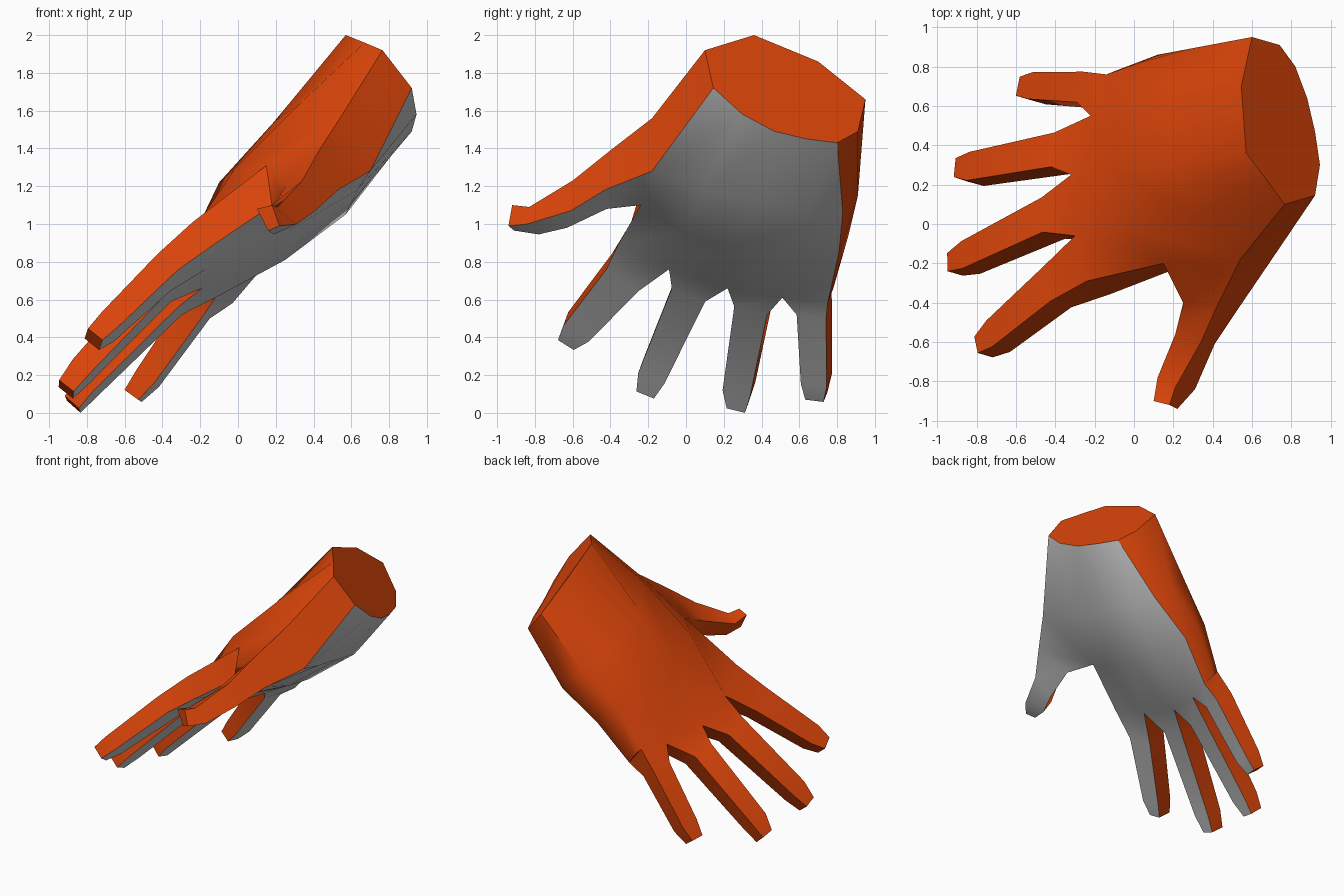
import bpy, bmesh, math
from mathutils import Vector

if "Cube" in bpy.data.objects:
    bpy.data.objects.remove(bpy.data.objects["Cube"])

bm = bmesh.new()

def V(pts):
    return [bm.verts.new(p) for p in pts]

def face(vs, grey=False):
    f = bm.faces.new(vs)
    f.material_index = 0 if grey else 1

def bridge(a, b, grey, skip=()):
    n = len(a)
    for i in range(n):
        if i not in skip:
            j = (i + 1) % n
            face([a[i], a[j], b[j], b[i]], i in grey)

# hand body: cross-sections from wrist to knuckles (5 back points, 1 side, 5 palm points)
wrist = V([(.765, .10, 1.92), (.67, .23, 1.96), (.57, .36, 2.0), (.545, .70, 1.86),
           (.60, .95, 1.66), (.74, .91, 1.49), (.82, .80, 1.43), (.88, .64, 1.45),
           (.92, .47, 1.49), (.945, .30, 1.58), (.92, .145, 1.72)])
heel = V([(.54, -.18, 1.56), (.33, .05, 1.64), (.19, .30, 1.54), (.17, .62, 1.42),
          (.28, .89, 1.27), (.42, .91, 1.15), (.50, .83, 1.06), (.57, .64, 1.05),
          (.60, .40, 1.11), (.63, .10, 1.18), (.70, -.18, 1.28)])
mid = V([(.15, -.20, 1.31), (-.02, -.03, 1.29), (-.10, .28, 1.22), (-.07, .56, 1.12),
         (.03, .82, 1.02), (.12, .86, .94), (.20, .81, .85), (.25, .52, .81),
         (.27, .25, .87), (.26, -.02, .96), (.18, -.24, 1.10)])
knuckle = V([(-.24, -.29, 1.01), (-.30, -.06, .87), (-.32, .25, .76), (-.22, .55, .70),
             (-.14, .76, .72), (-.09, .78, .66), (-.03, .75, .58), (-.12, .51, .61),
             (-.19, .22, .66), (-.17, -.09, .76), (-.13, -.36, .89)])
PALM = (6, 7, 8, 9)
face(wrist)
bridge(wrist, heel, PALM)
bridge(heel, mid, PALM, skip=(10,))
bridge(mid, knuckle, PALM)
face([knuckle[4], knuckle[5], knuckle[6]])

# thumb grows from the open side of the body
prev = [heel[0], mid[0], mid[10], heel[10]]
for ring in ([(.43, -.40, 1.39), (.25, -.40, 1.20), (.27, -.42, 1.08), (.53, -.43, 1.18)],
             [(.34, -.60, 1.23), (.21, -.56, 1.13), (.25, -.63, .98), (.41, -.61, 1.07)],
             [(.21, -.83, 1.09), (.12, -.78, 1.05), (.19, -.78, .945), (.31, -.84, 1.0)],
             [(.18, -.92, 1.10), (.10, -.90, 1.08), (.16, -.91, .965), (.22, -.94, .99)]):
    cur = V(ring)
    bridge(prev, cur, (2,))
    prev = cur
face(prev)

# fingers: knuckle corners, then centre, width and thickness along each finger
normal = Vector((.75, -.23, -.62)).normalized()
fingers = [
    ((0, 1, 9, 10), [(-.39, -.32, .745, .21, .14), (-.69, -.57, .455, .16, .12), (-.765, -.625, .39, .10, .10)]),
    ((1, 2, 8, 9), [(-.41, .03, .67, .19, .15), (-.83, -.17, .22, .15, .12), (-.91, -.205, .125, .10, .10)]),
    ((2, 3, 7, 8), [(-.36, .36, .59, .18, .15), (-.80, .28, .14, .15, .12), (-.875, .275, .045, .10, .10)]),
    ((3, 4, 6, 7), [(-.22, .68, .55, .16, .14), (-.48, .69, .18, .14, .12), (-.555, .69, .09, .10, .09)]),
]
for base, stations in fingers:
    prev = [knuckle[i] for i in base]
    axis = (Vector(stations[2][:3]) - Vector(stations[0][:3])).normalized()
    across = normal.cross(axis).normalized()
    up = axis.cross(across).normalized()
    for x, y, z, w, t in stations:
        c, a, n = Vector((x, y, z)), across * w / 2, up * t / 2
        cur = V([c - a - n, c + a - n, c + a + n, c - a + n])
        bridge(prev, cur, (2,))
        prev = cur
    face(prev)

bmesh.ops.recalc_face_normals(bm, faces=bm.faces)

# split into the grey palm side and the orange back
orange = bpy.data.materials.new("orange")
orange.diffuse_color = (.72, .06, .003, 1)
orange.use_nodes = True
orange.node_tree.nodes["Principled BSDF"].inputs["Base Color"].default_value = orange.diffuse_color
for name, idx in (("glove_palm_side", 0), ("glove_back_side", 1)):
    part = bm.copy()
    bmesh.ops.delete(part, geom=[f for f in part.faces if f.material_index != idx], context='FACES')
    for f in part.faces:
        f.material_index = 0
    me = bpy.data.meshes.new(name)
    part.to_mesh(me)
    part.free()
    ob = bpy.data.objects.new(name, me)
    bpy.context.collection.objects.link(ob)
    if idx:
        me.materials.append(orange)
    bpy.ops.object.select_all(action='DESELECT')
    ob.select_set(True)
    bpy.context.view_layer.objects.active = ob
    bpy.ops.object.shade_smooth_by_angle(angle=math.radians(58))
bm.free()
